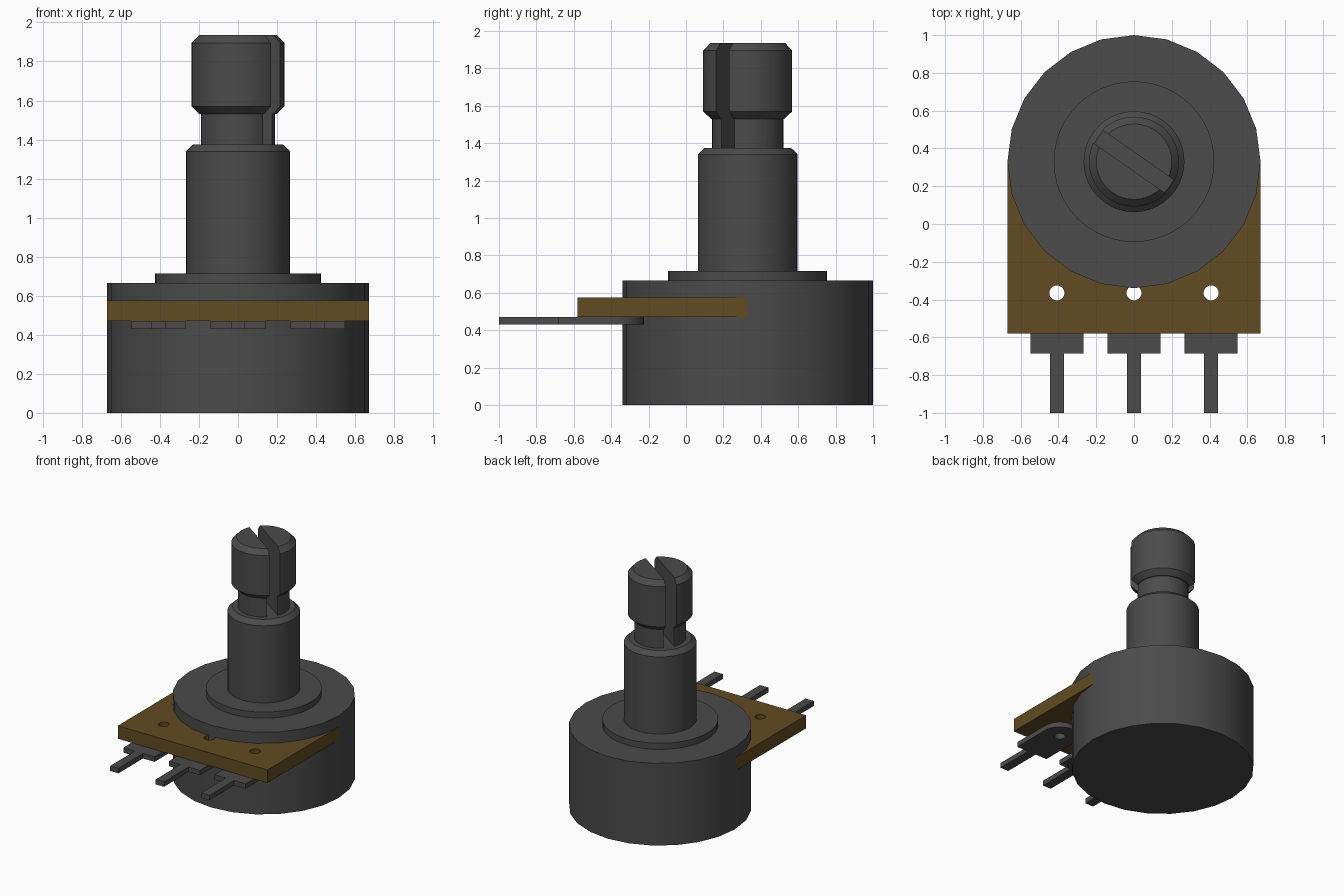
import bpy, bmesh, math
from mathutils import Matrix, Vector

old = bpy.data.objects.get("Cube")
if old:
    bpy.data.objects.remove(old, do_unlink=True)

AXIS_Y = 0.33            # centre line of the can and shaft
PIN_X = (-0.408, 0, 0.408)
HOLE_Y = -0.365


def material(name, rgb):
    m = bpy.data.materials.new(name)
    m.use_nodes = True
    m.diffuse_color = (*rgb, 1)
    m.node_tree.nodes["Principled BSDF"].inputs["Base Color"].default_value = (*rgb, 1)
    return m


metal = material("dark grey metal", (0.07, 0.07, 0.07))
board_brown = material("brown board", (0.12, 0.07, 0.015))


def finish(name, bm, mat):
    bmesh.ops.recalc_face_normals(bm, faces=bm.faces)
    mesh = bpy.data.meshes.new(name)
    bm.to_mesh(mesh)
    bm.free()
    mesh.materials.append(mat)
    obj = bpy.data.objects.new(name, mesh)
    bpy.context.collection.objects.link(obj)
    return obj


def select(obj):
    bpy.ops.object.select_all(action='DESELECT')
    obj.select_set(True)
    bpy.context.view_layer.objects.active = obj


def smooth(obj):
    select(obj)
    bpy.ops.object.shade_smooth_by_angle(angle=math.radians(30))


def turned(name, profile, sides, mat=metal, x=0, y=AXIS_Y):
    """Solid of revolution from (radius, height) pairs, capped at both ends."""
    bm = bmesh.new()
    rings = []
    for r, z in profile:
        angles = [2 * math.pi * i / sides for i in range(sides)]
        rings.append([bm.verts.new((x + r * math.cos(a), y + r * math.sin(a), z)) for a in angles])
    for low, high in zip(rings, rings[1:]):
        for i in range(sides):
            j = (i + 1) % sides
            bm.faces.new((low[i], low[j], high[j], high[i]))
    bm.faces.new(rings[0][::-1])
    bm.faces.new(rings[-1])
    return finish(name, bm, mat)


def plate(name, outline, z0, z1, mat):
    """Flat outline extruded upwards."""
    bm = bmesh.new()
    face = bm.faces.new([bm.verts.new((x, y, z0)) for x, y in outline])
    top = bmesh.ops.extrude_face_region(bm, geom=[face])["geom"]
    verts = [v for v in top if isinstance(v, bmesh.types.BMVert)]
    bmesh.ops.translate(bm, verts=verts, vec=Vector((0, 0, z1 - z0)))
    return finish(name, bm, mat)


def cut(obj, cutter):
    mod = obj.modifiers.new("cut", 'BOOLEAN')
    mod.operation = 'DIFFERENCE'
    mod.solver = 'EXACT'
    mod.object = cutter
    select(obj)
    bpy.ops.object.modifier_apply(modifier=mod.name)
    bpy.data.objects.remove(cutter, do_unlink=True)


def drill(obj, x):
    cut(obj, turned("drill", [(0.04, 0.3), (0.04, 0.7)], 20, obj.data.materials[0], x, HOLE_Y))


# Can, collar and shaft
smooth(turned("body_can", [(0.67, 0), (0.67, 0.665)], 24))
smooth(turned("collar", [(0.425, 0.66), (0.425, 0.715)], 48))
smooth(turned("shaft", [(0.267, 0.71), (0.267, 1.34), (0.23, 1.375)], 40))

# Shaft tip with neck, split by a diagonal slot
tip = turned("slotted_tip", [(0.19, 1.375), (0.19, 1.53), (0.197, 1.53), (0.238, 1.57),
                             (0.238, 1.895), (0.2, 1.935)], 40)
bm = bmesh.new()
bmesh.ops.create_cube(bm, size=1, matrix=Matrix.Translation((0, AXIS_Y, 1.675))
                      @ Matrix.Rotation(math.radians(-35), 4, 'Z')
                      @ Matrix.Diagonal((0.8, 0.083, 0.64, 1)))
cut(tip, finish("slot_cutter", bm, metal))
smooth(tip)

# Circuit board with three holes
board = plate("circuit_board", [(-0.67, -0.58), (0.67, -0.58), (0.67, AXIS_Y), (-0.67, AXIS_Y)],
              0.47, 0.575, board_brown)
for x in PIN_X:
    drill(board, x)
smooth(board)

# Terminals: rounded tab under the board with a narrow pin
R = 0.14
arc = [(R * math.cos(math.pi * i / 16), HOLE_Y + R * math.sin(math.pi * i / 16)) for i in range(17)]
pin = [(-R, -0.685), (-0.037, -0.685), (-0.037, -1), (0.037, -1), (0.037, -0.685), (R, -0.685)]
for side, x in zip(("right", "middle", "left"), PIN_X):
    terminal = plate(side + "_terminal", [(x + px, py) for px, py in arc + pin], 0.43, 0.47, metal)
    drill(terminal, x)
    smooth(terminal)
